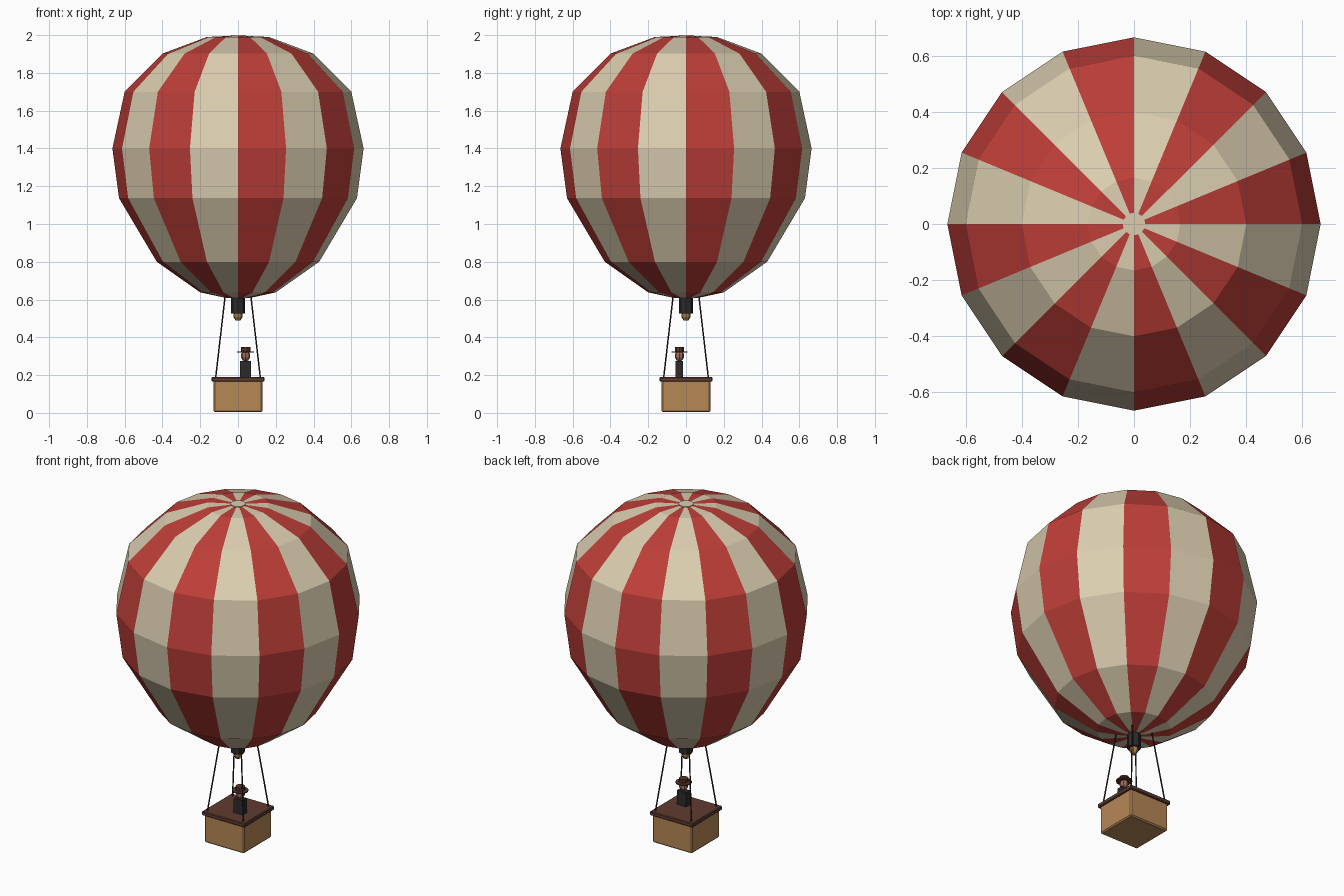
import bpy, bmesh, math
from mathutils import Vector

if "Cube" in bpy.data.objects:
    bpy.data.objects.remove(bpy.data.objects["Cube"])


def material(name, r, g, b):
    lin = [((c / 255 + 0.055) / 1.055) ** 2.4 for c in (r, g, b)]
    m = bpy.data.materials.new(name)
    m.diffuse_color = (*lin, 1)
    m.use_nodes = True
    m.node_tree.nodes["Principled BSDF"].inputs["Base Color"].default_value = m.diffuse_color
    return m


RED = material("red cloth", 190, 62, 56)
CREAM = material("cream cloth", 220, 206, 176)
WICKER = material("wicker tan", 182, 135, 85)
BROWN = material("dark brown", 96, 60, 48)
BLACK = material("charcoal", 46, 42, 44)
ROPE = material("rope brown", 52, 40, 35)
BRASS = material("brass", 180, 130, 80)
SKIN = material("skin", 165, 108, 90)
HAT = material("hat brown", 88, 55, 42)


def finish(bm, name, *mats):
    bmesh.ops.recalc_face_normals(bm, faces=bm.faces)
    me = bpy.data.meshes.new(name)
    bm.to_mesh(me)
    bm.free()
    for m in mats:
        me.materials.append(m)
    ob = bpy.data.objects.new(name, me)
    bpy.context.collection.objects.link(ob)
    return ob


def lathe(name, profile, sides, mats, x=0, y=0):
    """Turn (radius, z) points round a vertical axis; facets cycle through mats."""
    bm = bmesh.new()
    rings = []
    for r, z in profile:
        if r == 0:
            rings.append([bm.verts.new((x, y, z))] * sides)
        else:
            rings.append([bm.verts.new((x + r * math.cos(math.tau * k / sides),
                                        y + r * math.sin(math.tau * k / sides), z))
                          for k in range(sides)])
    for a, b in zip(rings, rings[1:]):
        for k in range(sides):
            n = (k + 1) % sides
            f = bm.faces.new(list(dict.fromkeys((a[k], a[n], b[n], b[k]))))
            f.material_index = k % len(mats)
    return finish(bm, name, *mats)


def drum(name, r, z0, z1, sides, mat, x=0, y=0):
    return lathe(name, [(0, z0), (r, z0), (r, z1), (0, z1)], sides, [mat], x, y)


def box(name, lo, hi, mat, bevel=0):
    lo, hi = Vector(lo), Vector(hi)
    bm = bmesh.new()
    bmesh.ops.create_cube(bm, size=1)
    bmesh.ops.scale(bm, vec=hi - lo, verts=bm.verts)
    bmesh.ops.translate(bm, vec=(lo + hi) / 2, verts=bm.verts)
    if bevel:
        bmesh.ops.bevel(bm, geom=bm.edges[:], offset=bevel, segments=1, affect='EDGES')
    return finish(bm, name, mat)


def rod(name, a, b, r, mat, sides=6):
    a, b = Vector(a), Vector(b)
    bm = bmesh.new()
    bmesh.ops.create_cone(bm, cap_ends=True, segments=sides, radius1=r, radius2=r,
                          depth=(b - a).length)
    ob = finish(bm, name, mat)
    ob.location = (a + b) / 2
    ob.rotation_mode = 'QUATERNION'
    ob.rotation_quaternion = (b - a).to_track_quat('Z', 'Y')
    return ob


# Striped envelope and crown cap
lathe("envelope", [(0, 0.605), (0.07, 0.61), (0.2, 0.638), (0.43, 0.80), (0.63, 1.137),
                   (0.665, 1.40), (0.60, 1.70), (0.40, 1.902), (0.165, 1.99), (0, 1.998)],
      16, [RED, CREAM])
drum("crown_cap", 0.04, 1.992, 2.0, 16, CREAM)

# Burner
drum("burner", 0.038, 0.526, 0.612, 8, BLACK)
lathe("burner_nozzle", [(0, 0.49), (0.014, 0.49), (0.024, 0.508), (0.024, 0.527), (0, 0.527)],
      8, [BRASS])

# Basket, rim and ropes
box("basket", (-0.13, -0.13, 0.004), (0.13, 0.13, 0.175), WICKER, 0.007)
box("basket_rim", (-0.14, -0.14, 0.166), (0.14, 0.14, 0.19), BROWN, 0.004)
for i, (sx, sy) in enumerate(((1, 1), (-1, 1), (-1, -1), (1, -1))):
    rod(f"rope_{i + 1}", (0.119 * sx, 0.119 * sy, 0.18), (0.068 * sx, 0.068 * sy, 0.62),
        0.004, ROPE)

# Pilot
px, py = 0.04, -0.035
box("pilot_body", (px - 0.03, py - 0.02, 0.185), (px + 0.03, py + 0.02, 0.274), BLACK)
lathe("pilot_head", [(0, 0.272), (0.014, 0.277), (0.024, 0.293), (0.024, 0.312),
                     (0.014, 0.327), (0, 0.33)], 8, [SKIN], px, py)
drum("hat_brim", 0.045, 0.32, 0.326, 10, HAT, px, py)
drum("hat_crown", 0.025, 0.325, 0.348, 10, HAT, px, py)
